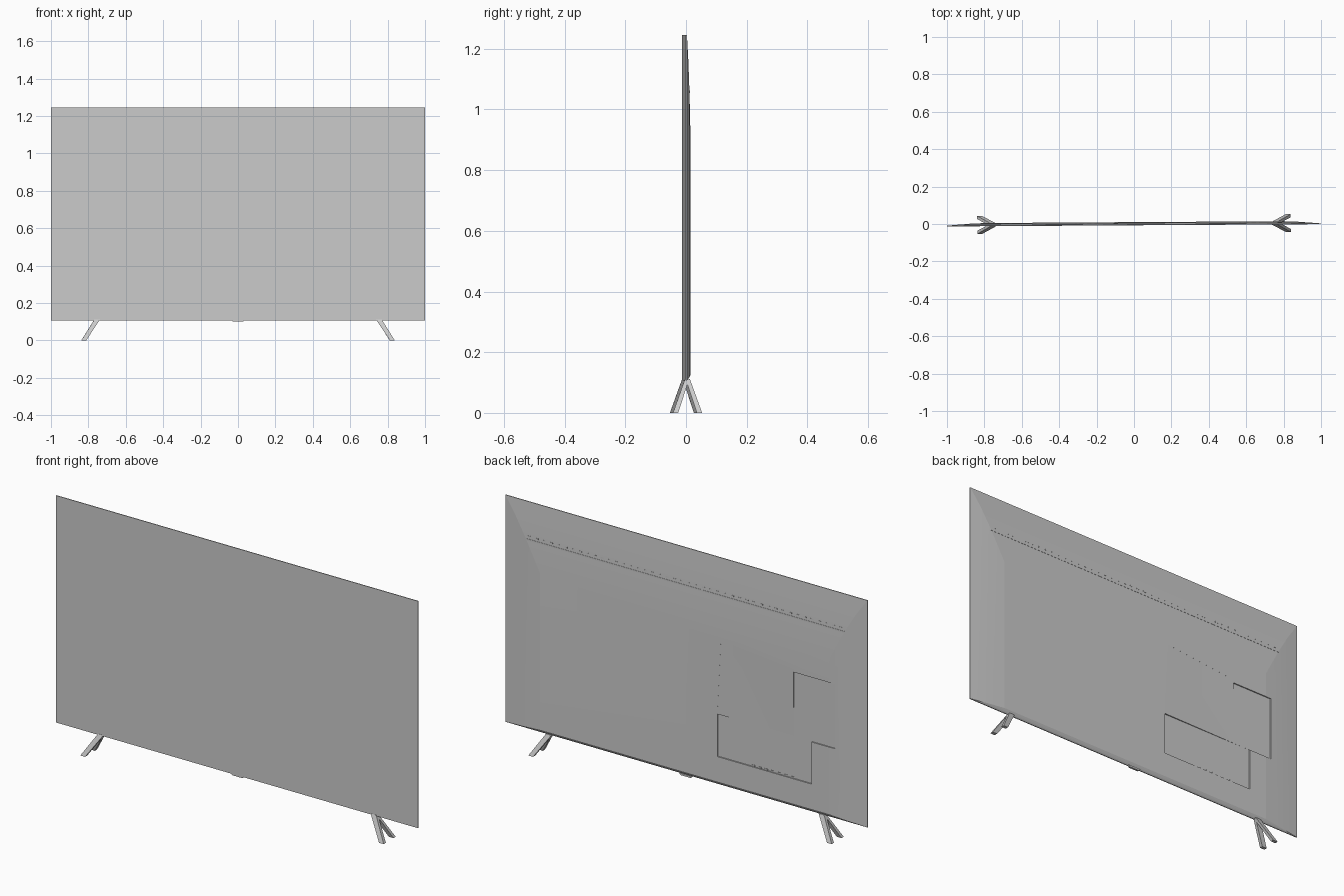
import bpy, bmesh, math
from mathutils import Vector, Matrix

cube = bpy.data.objects.get("Cube")
if cube:
    bpy.data.objects.remove(cube, do_unlink=True)

grey = bpy.data.materials.new("neutral grey")
grey.use_nodes = True
GREY = (0.6, 0.6, 0.6, 1)
grey.diffuse_color = GREY
grey.node_tree.nodes["Principled BSDF"].inputs["Base Color"].default_value = GREY

# The whole set is turned very slightly about the vertical axis
TURN = Matrix.Rotation(math.radians(0.35), 4, 'Z')


def finish(name, bm):
    bmesh.ops.recalc_face_normals(bm, faces=bm.faces)
    mesh = bpy.data.meshes.new(name)
    bm.to_mesh(mesh)
    bm.free()
    mesh.transform(TURN)
    mesh.materials.append(grey)
    obj = bpy.data.objects.new(name, mesh)
    bpy.context.collection.objects.link(obj)
    return obj


def add_box(bm, x, y, z):
    made = bmesh.ops.create_cube(bm, size=1)["verts"]
    size = (x[1] - x[0], y[1] - y[0], z[1] - z[0])
    bmesh.ops.scale(bm, vec=size, verts=made)
    bmesh.ops.translate(bm, vec=(sum(x) / 2, sum(y) / 2, sum(z) / 2), verts=made)


def box(name, x, y, z):
    bm = bmesh.new()
    add_box(bm, x, y, z)
    return finish(name, bm)


def hull(name, points):
    bm = bmesh.new()
    for p in points:
        bm.verts.new(p)
    bmesh.ops.convex_hull(bm, input=bm.verts)
    return finish(name, bm)


def activate(obj):
    bpy.ops.object.select_all(action='DESELECT')
    obj.select_set(True)
    bpy.context.view_layer.objects.active = obj


# Display panel with tapered back: nested rectangles (half width, bottom, top, y)
rings = [
    (1.0, 0.107, 1.245, -0.007),
    (1.0, 0.107, 1.245, -0.003),
    (0.94, 0.112, 1.16, 0.002),
    (0.88, 0.118, 1.06, 0.006),
    (0.80, 0.125, 0.91, 0.010),
]
bm = bmesh.new()
loops = []
for w, lo, hi, y in rings:
    loops.append([bm.verts.new(p) for p in ((-w, y, lo), (w, y, lo), (w, y, hi), (-w, y, hi))])
bm.faces.new(loops[0])
bm.faces.new(loops[-1])
for a, b in zip(loops, loops[1:]):
    for i in range(4):
        j = (i + 1) % 4
        bm.faces.new((a[i], a[j], b[j], b[i]))
panel = finish("display_panel", bm)

# Connector recesses and the sloping hollow between them
OUT, DEEP = 0.03, 0.004
cutters = [
    box("low_recess_cutter", (-0.70, -0.18), (DEEP, OUT), (0.25, 0.463)),
    box("side_recess_cutter", (-0.83, -0.60), (DEEP + 0.0005, OUT), (0.461, 0.785)),
]
hollow = [(-0.18, 0.0098, 0.462), (-0.601, DEEP + 0.001, 0.462),
          (-0.601, 0.0098, 0.80), (-0.20, 0.0098, 0.84)]
cutters.append(hull("hollow_cutter", hollow + [(x, OUT, z) for x, y, z in hollow]))
activate(panel)
for cutter in cutters:
    cutter.hide_render = True
    mod = panel.modifiers.new("recess", 'BOOLEAN')
    mod.operation = 'DIFFERENCE'
    mod.solver = 'EXACT'
    mod.object = cutter
    bpy.ops.object.modifier_apply(modifier=mod.name)
    bpy.data.objects.remove(cutter, do_unlink=True)
bpy.ops.object.shade_smooth_by_angle(angle=math.radians(2.5))

# Vent ledge across the upper back, with a row of small slats above it
box("vent_ledge", (-0.88, 0.88), (0.002, 0.0072), (1.054, 1.062))
bm = bmesh.new()
COUNT = 44
for i in range(COUNT):
    x = -0.86 + 1.72 * i / (COUNT - 1)
    add_box(bm, (x - 0.008, x + 0.008), (0.002, 0.0062), (1.072, 1.078))
finish("vent_slats", bm)

# Row of connectors in the lower recess
bm = bmesh.new()
for i in range(7):
    x = -0.60 + 0.036 * i
    add_box(bm, (x, x + 0.018), (0.003, 0.0065), (0.25, 0.258))
finish("connectors", bm)

# Receiver under the middle of the bottom edge
hull("receiver", [(sx * w, y, z) for sx in (-1, 1) for y in (-0.006, 0.004)
                  for w, z in ((0.035, 0.109), (0.028, 0.100))])

# Splayed legs: a front and a back strut on each side
for side, side_name in ((1, "left"), (-1, "right")):
    for front, end_name in ((-1, "front"), (1, "back")):
        pts = []
        for x0, x1, y0, y1, z in ((0.812, 0.838, 0.031, 0.048, 0.0),
                                  (0.738, 0.768, -0.006, 0.008, 0.112)):
            pts += [(side * x, front * y, z) for x in (x0, x1) for y in (y0, y1)]
        hull(f"{side_name}_{end_name}_leg", pts)
